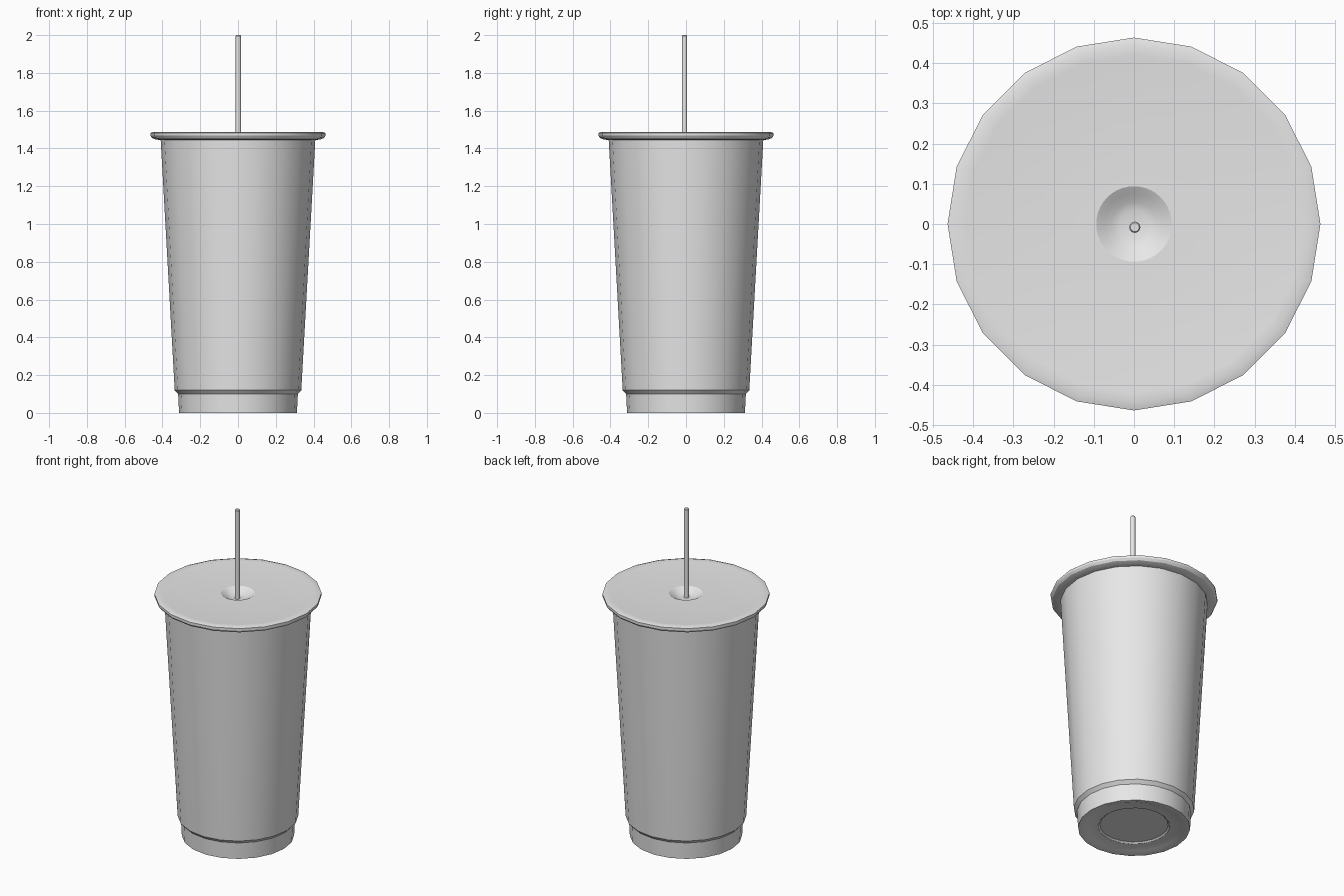
import bpy, bmesh, math

if "Cube" in bpy.data.objects:
    bpy.data.objects.remove(bpy.data.objects["Cube"], do_unlink=True)

grey = bpy.data.materials.new("light_grey")
grey.use_nodes = True
grey.diffuse_color = (0.8, 0.8, 0.8, 1)
grey.node_tree.nodes["Principled BSDF"].inputs["Base Color"].default_value = (0.8, 0.8, 0.8, 1)


def lathe(name, profile, sides, facets=None, round_below=0.0, centre=(0, 0)):
    """Revolve (radius, z) points. Rings wider than round_below become
    polygons with the given number of facets; radius 0 closes to a point."""
    facets = facets or sides
    bm = bmesh.new()
    rings = []
    for r, z in profile:
        if r == 0:
            rings.append([bm.verts.new((0, 0, z))] * sides)
            continue
        ring = []
        for i in range(sides):
            a = math.tau * i / sides
            step = math.tau / facets
            off = (a + 1e-6) % step - step / 2
            flat = math.cos(step / 2) / math.cos(off) if r > round_below else 1
            ring.append(bm.verts.new((r * flat * math.cos(a), r * flat * math.sin(a), z)))
        rings.append(ring)
    for lower, upper in zip(rings, rings[1:]):
        for i in range(sides):
            j = (i + 1) % sides
            corners = [lower[i], lower[j], upper[j], upper[i]]
            bm.faces.new(list(dict.fromkeys(corners)))
    bmesh.ops.recalc_face_normals(bm, faces=bm.faces)
    mesh = bpy.data.meshes.new(name)
    bm.to_mesh(mesh)
    bm.free()
    mesh.materials.append(grey)
    obj = bpy.data.objects.new(name, mesh)
    obj.location = (*centre, 0)
    bpy.context.collection.objects.link(obj)
    bpy.ops.object.select_all(action='DESELECT')
    obj.select_set(True)
    bpy.context.view_layer.objects.active = obj
    bpy.ops.object.shade_smooth_by_angle(angle=math.radians(30))
    return obj


# Tapered cup: recessed base, stepped foot, outer wall, rim and inner wall
lathe("cup", [
    (0, 0.02), (0.19, 0.02), (0.20, 0.012), (0.27, 0.008), (0.29, 0),
    (0.312, 0), (0.317, 0.1), (0.335, 0.12), (0.409, 1.44), (0.41, 1.46),
    (0.39, 1.46), (0.315, 0.12), (0.3, 0.04), (0, 0.04)], 20)

# Faceted lid with a rolled rim and a round dimple in the middle
lathe("lid", [
    (0, 1.445), (0.41, 1.445), (0.435, 1.447), (0.455, 1.455), (0.464, 1.468),
    (0.464, 1.482), (0.445, 1.488), (0.42, 1.485), (0.094, 1.485),
    (0.075, 1.474), (0.055, 1.462), (0.035, 1.455), (0, 1.455)],
    40, facets=20, round_below=0.2)

# Thin drinking straw
lathe("straw", [
    (0, 0.06), (0.014, 0.06), (0.014, 1.996), (0.011, 2), (0, 2)],
    16, centre=(0.002, -0.008))
